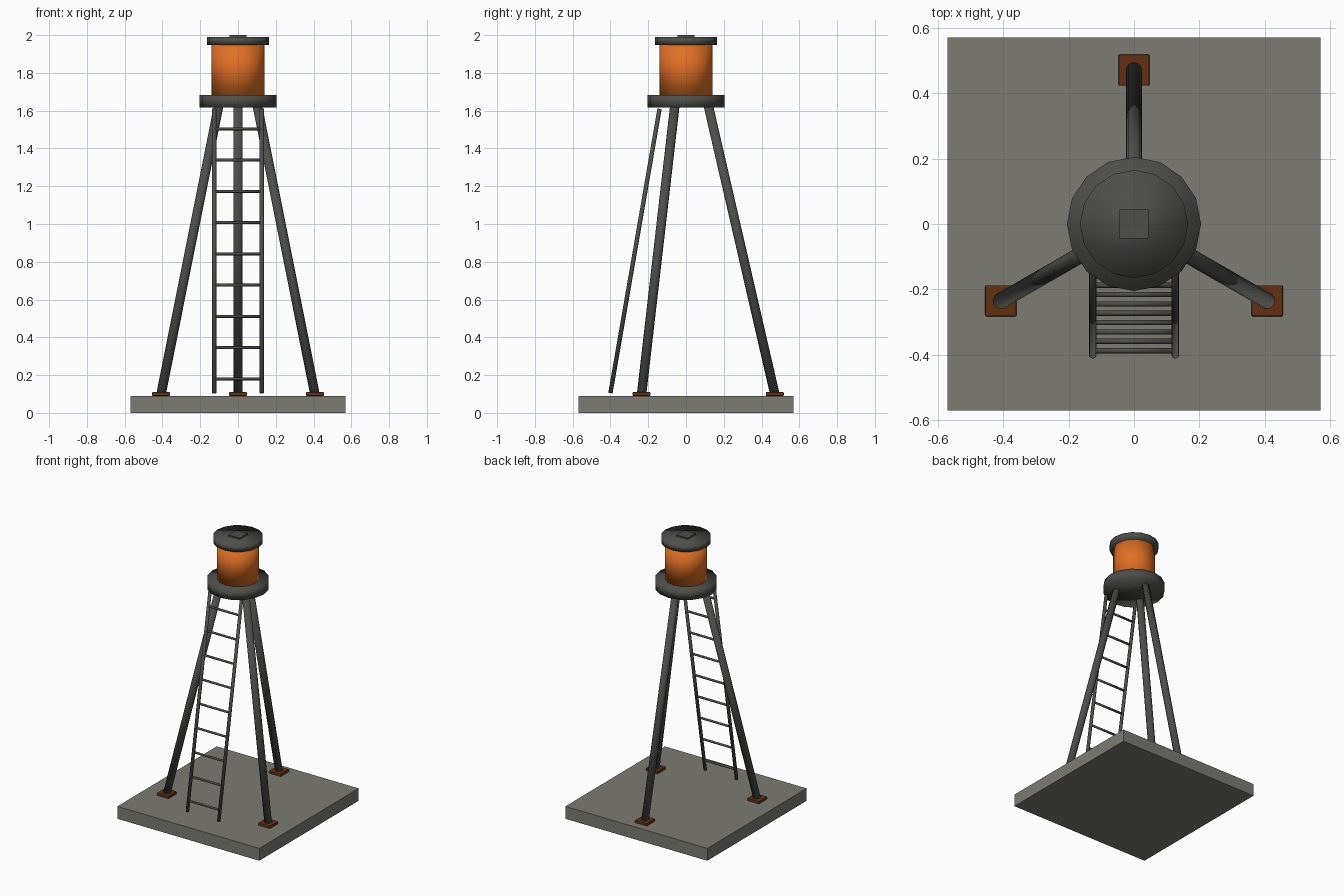
import bpy
import math
from mathutils import Vector

cube = bpy.data.objects.get("Cube")
if cube:
    bpy.data.objects.remove(cube, do_unlink=True)


def material(name, rgb):
    m = bpy.data.materials.new(name)
    m.use_nodes = True
    color = (*rgb, 1)
    m.diffuse_color = color
    m.node_tree.nodes["Principled BSDF"].inputs["Base Color"].default_value = color
    return m


CONCRETE = material("concrete grey", (0.2, 0.2, 0.17))
STEEL = material("dark steel", (0.075, 0.075, 0.068))
ORANGE = material("orange paint", (0.75, 0.16, 0.018))
RUST = material("rust brown", (0.13, 0.03, 0.006))


def box(name, center, size, mat, bevel=0):
    bpy.ops.mesh.primitive_cube_add(size=1, location=center)
    ob = bpy.context.object
    ob.name = name
    ob.scale = size
    bpy.ops.object.transform_apply(location=False, rotation=False, scale=True)
    ob.data.materials.append(mat)
    if bevel:
        mod = ob.modifiers.new("edge_bevel", "BEVEL")
        mod.width = bevel
        mod.segments = 2
    return ob


def rod(name, start, end, radius, mat, sides=16):
    """Smooth cylinder running between two points."""
    a, b = Vector(start), Vector(end)
    axis = b - a
    bpy.ops.mesh.primitive_cylinder_add(
        vertices=sides, radius=radius, depth=axis.length, location=(a + b) / 2)
    ob = bpy.context.object
    ob.name = name
    ob.rotation_mode = "QUATERNION"
    ob.rotation_quaternion = Vector((0, 0, 1)).rotation_difference(axis)
    ob.data.materials.append(mat)
    bpy.ops.object.shade_smooth()
    return ob


# Concrete slab
SLAB_TOP = 0.09
box("base_slab", (0, 0, SLAB_TOP / 2), (1.14, 1.14, SLAB_TOP), CONCRETE)

# Tripod legs with foot plates
for name, degrees in (("back", 90), ("right", 210), ("left", 330)):
    out = Vector((math.cos(math.radians(degrees)), math.sin(math.radians(degrees)), 0))
    foot = out * 0.47
    box(name + "_foot_plate", (foot.x, foot.y, 0.1), (0.095, 0.095, 0.02), RUST, 0.004)
    rod(name + "_leg", foot + Vector((0, 0, 0.1)), out * 0.115 + Vector((0, 0, 1.64)),
        0.025, STEEL)

# Ladder
bottom, top = Vector((0, -0.4, 0.105)), Vector((0, -0.14, 1.61))
for name, x in (("right", -0.126), ("left", 0.126)):
    side = Vector((x, 0, 0))
    rod(name + "_ladder_rail", bottom + side, top + side, 0.0115, STEEL, 12)
for i in range(9):
    z = 0.18 + i * 0.1655
    p = bottom.lerp(top, (z - bottom.z) / (top.z - bottom.z))
    rod(f"ladder_rung_{i + 1}", (-0.126, p.y, z), (0.126, p.y, z), 0.008, STEEL, 8)

# Platform, drum, lid and cap
rod("platform", (0, 0, 1.617), (0, 0, 1.684), 0.205, STEEL)
rod("drum", (0, 0, 1.684), (0, 0, 1.955), 0.14, ORANGE)
rod("lid", (0, 0, 1.948), (0, 0, 1.99), 0.165, STEEL)
box("lid_cap", (0, 0, 1.99), (0.088, 0.088, 0.02), STEEL)
